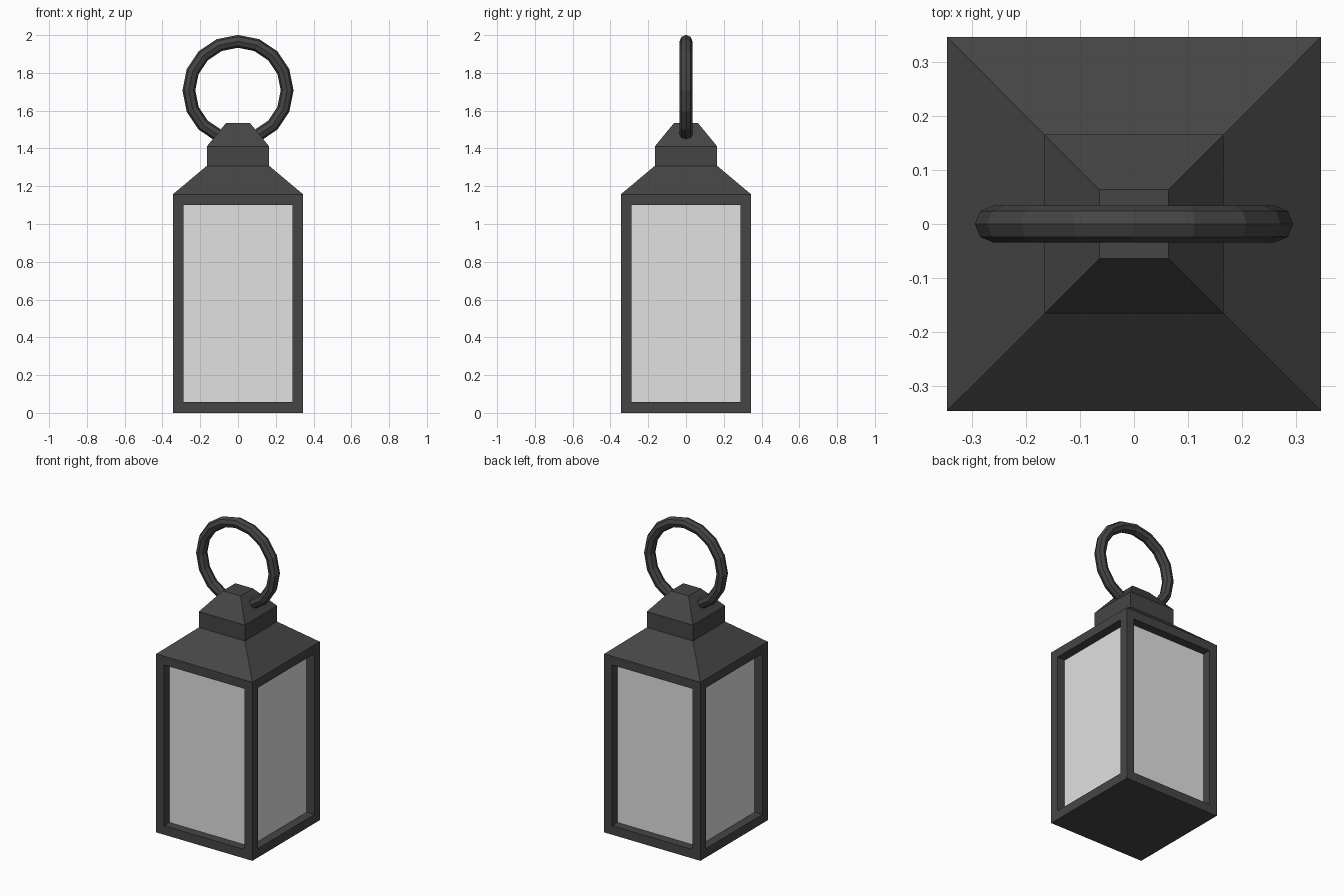
import bpy, bmesh, math
from mathutils import Matrix

if "Cube" in bpy.data.objects:
    bpy.data.objects.remove(bpy.data.objects["Cube"])


def material(name, value):
    m = bpy.data.materials.new(name)
    m.diffuse_color = (value, value, value, 1)
    m.use_nodes = True
    m.node_tree.nodes["Principled BSDF"].inputs["Base Color"].default_value = m.diffuse_color
    return m


METAL = material("dark metal", 0.06)
GLASS = material("pale glass", 0.75)

W, G = 0.345, 0.289          # outer half width, glass half width
Z0, Z1, Z2 = 0.058, 1.10, 1.157


def finish(name, bm, mat):
    bmesh.ops.recalc_face_normals(bm, faces=bm.faces)
    me = bpy.data.meshes.new(name)
    bm.to_mesh(me)
    bm.free()
    me.materials.append(mat)
    ob = bpy.data.objects.new(name, me)
    bpy.context.collection.objects.link(ob)
    return ob


def square_loft(name, profile, mat, cx=0, cy=0):
    """Stack of square rings (half width, z), closed at both ends."""
    bm = bmesh.new()
    rings = [[bm.verts.new((cx + sx * h, cy + sy * h, z))
              for sx, sy in ((-1, -1), (1, -1), (1, 1), (-1, 1))]
             for h, z in profile]
    for a, b in zip(rings, rings[1:]):
        for i in range(4):
            j = (i + 1) % 4
            bm.faces.new((a[i], a[j], b[j], b[i]))
    bm.faces.new(rings[0][::-1])
    bm.faces.new(rings[-1])
    return finish(name, bm, mat)


# Base plate, and roof with neck and cap
square_loft("base", [(W, 0), (W, Z0)], METAL)
square_loft("roof", [(W, Z1), (W, Z2), (0.165, 1.308),
                     (0.165, 1.411), (0.064, 1.534)], METAL)

# Four corner posts
p = (W - G) / 2
for sx in (-1, 1):
    for sy in (-1, 1):
        square_loft("corner_post", [(p, Z0), (p, Z1)], METAL,
                    sx * (W - p), sy * (W - p))

# Recessed glass box
square_loft("glass_panes", [(G, Z0), (G, Z1)], GLASS)

# Carrying ring standing in the xz plane
bpy.ops.mesh.primitive_torus_add(major_segments=16, minor_segments=8,
                                 major_radius=0.26, minor_radius=0.034,
                                 location=(0, 0, 1.707),
                                 rotation=(math.pi / 2, 0, 0))
ring = bpy.context.object
ring.name = "carrying_ring"
ring.data.materials.append(METAL)
